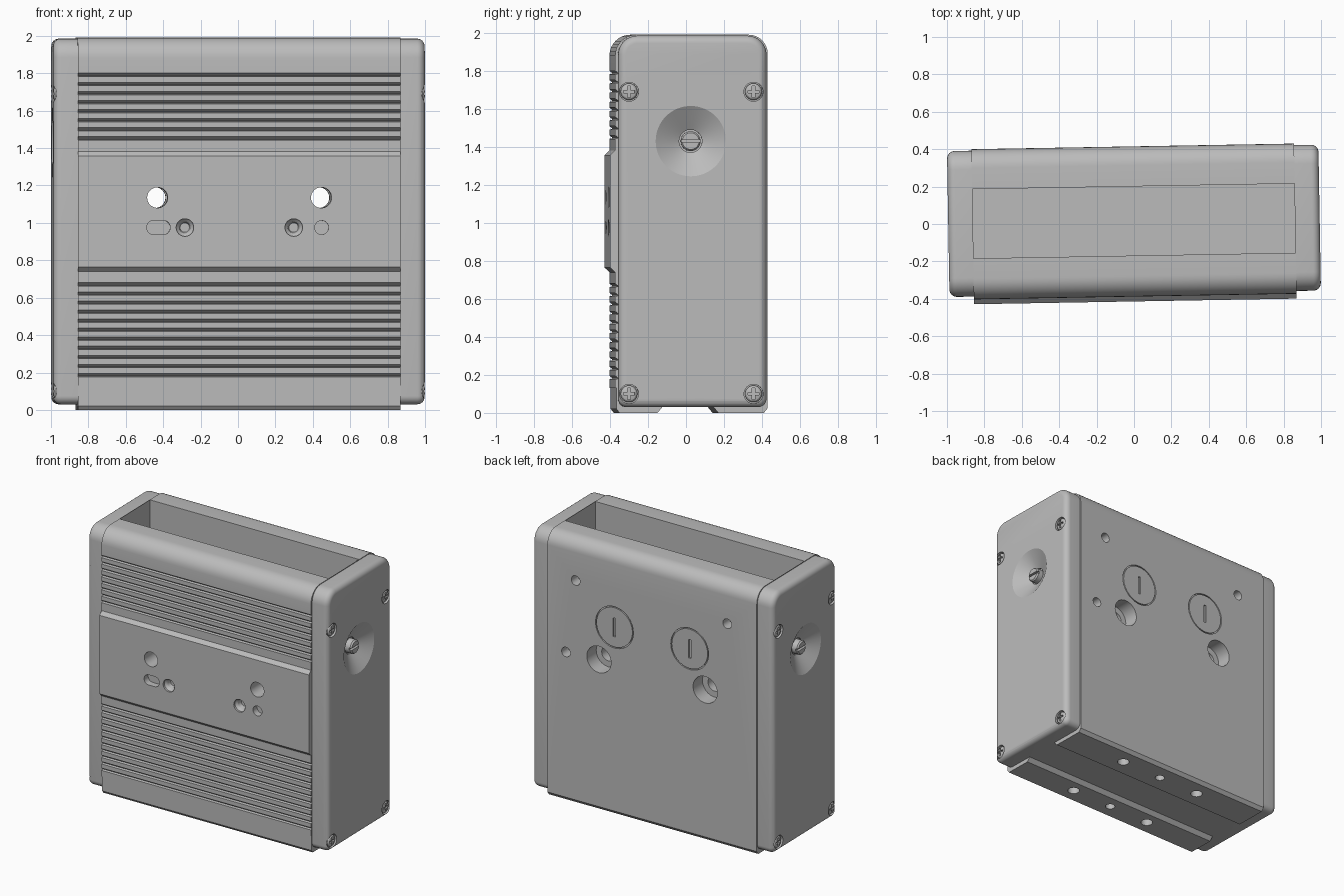
import bpy, bmesh
from math import sin, cos, pi, radians
from mathutils import Vector, Matrix

if "Cube" in bpy.data.objects:
    bpy.data.objects.remove(bpy.data.objects["Cube"])

grey = bpy.data.materials.new("plain grey")
grey.use_nodes = True
grey.diffuse_color = (0.5, 0.5, 0.5, 1)
grey.node_tree.nodes["Principled BSDF"].inputs["Base Color"].default_value = (0.5, 0.5, 0.5, 1)

FRONT, BACK, TOP = -0.388, 0.415, 1.99
PANEL = -0.414
HALF = 0.863      # half width of the middle body
END = 0.993       # outer face of the end caps
MID = 0.016       # middle of the depth
parts = []


# --- helpers: every solid is a list of rings that gets skinned ---
def make(name, solids):
    bm = bmesh.new()
    for rings, closed in solids:
        loops = [[bm.verts.new(p) for p in ring] for ring in rings]
        n = len(loops[0])
        pairs = list(zip(loops, loops[1:]))
        if closed:
            pairs.append((loops[-1], loops[0]))
        else:
            bm.faces.new(loops[0])
            bm.faces.new(loops[-1])
        for a, b in pairs:
            for i in range(n):
                j = (i + 1) % n
                bm.faces.new((a[i], a[j], b[j], b[i]))
    bmesh.ops.recalc_face_normals(bm, faces=bm.faces)
    me = bpy.data.meshes.new(name)
    bm.to_mesh(me)
    bm.free()
    me.materials.append(grey)
    ob = bpy.data.objects.new(name, me)
    bpy.context.collection.objects.link(ob)
    return ob


def cut(ob, solids):
    cutter = make("cutter", solids)
    cutter.hide_render = True
    mod = ob.modifiers.new("cut", "BOOLEAN")
    mod.operation, mod.solver, mod.object = "DIFFERENCE", "EXACT", cutter
    bpy.context.view_layer.update()
    dg = bpy.context.evaluated_depsgraph_get()
    me = bpy.data.meshes.new_from_object(ob.evaluated_get(dg))
    ob.modifiers.clear()
    ob.data = me
    bpy.data.objects.remove(cutter)


def lathe(profile, at, axis, closed=False, n=32):
    """Turn (radius, height) pairs around an axis through a point."""
    m = Matrix.Translation(at) @ Vector(axis).to_track_quat("Z", "Y").to_matrix().to_4x4()
    return [[m @ Vector((r * cos(2 * pi * i / n), r * sin(2 * pi * i / n), h))
             for i in range(n)] for r, h in profile], closed


def box(x0, x1, y0, y1, z0, z1):
    return [[(x, y0, z0), (x, y1, z0), (x, y1, z1), (x, y0, z1)] for x in (x0, x1)], False


def arc(cx, cy, r, start, segs=8):
    return [(cx + r * cos(start + pi / 2 * i / segs), cy + r * sin(start + pi / 2 * i / segs))
            for i in range(segs + 1)]


def rounded(a0, a1, b0, b1, low, high):
    return (arc(a1 - low, b0 + low, low, -pi / 2) + arc(a1 - high, b1 - high, high, 0)
            + arc(a0 + high, b1 - high, high, pi / 2) + arc(a0 + low, b0 + low, low, pi))


# --- middle body: side profile with feet, ribs and raised panel ---
def grooves(top, count):
    pts = []
    for i in range(count):
        z = top - i * 0.0485
        pts += [(FRONT, z), (FRONT + 0.018, z - 0.014), (FRONT, z - 0.018)]
    return pts


profile = [(-0.365, 0), (-0.165, 0), (-0.14, 0.03), (0.13, 0.03), (0.155, 0),
           (0.395, 0), (BACK, 0.025)]
profile += arc(BACK - 0.1, TOP - 0.1, 0.1, 0)
profile += arc(FRONT + 0.11, TOP - 0.11, 0.11, pi / 2)
profile += grooves(1.8, 8)
profile += [(FRONT, 1.382), (PANEL, 1.357), (PANEL, 0.765), (FRONT, 0.74)]
profile += grooves(0.68, 11)
profile += [(FRONT, 0.13), (-0.381, 0.13), (-0.381, 0.02)]
body = make("main_body", [([[(x, y, z) for y, z in profile] for x in (-HALF, HALF)], False)])
parts.append(body)

# open compartment in the top
cut(body, [box(-0.861, 0.861, MID - 0.185, MID + 0.185, 0.2, 2.1)])

holes = []
to_back, to_front, down = (0, 1, 0), (0, -1, 0), (0, 0, -1)
for s in (-1, 1):
    # through holes, counterbored from behind
    holes.append(lathe([(0.055, -0.5), (0.055, 0.3), (0.1, 0.3), (0.1, 0.5)],
                       (s * 0.438, 0, 1.135), to_back))
    # countersunk front holes
    holes.append(lathe([(0.025, -0.06), (0.032, -0.03), (0.047, -0.015), (0.047, 0.03)],
                       (s * 0.291, PANEL, 0.975), to_front))
    # round engraved rings with a slot mark on the back
    holes.append(lathe([(0.148, -0.01), (0.148, 0.02), (0.156, 0.02), (0.156, -0.01)],
                       (s * 0.31, BACK, 1.41), to_back, closed=True, n=48))
    holes.append(box(s * 0.31 - 0.01, s * 0.31 + 0.01, BACK - 0.01, BACK + 0.02, 1.34, 1.48))
# small round window and oblong window
holes.append(lathe([(0.037, -0.05), (0.037, 0.03)], (0.44, PANEL, 0.975), to_front))
oblong = rounded(-0.495, -0.37, 0.937, 1.013, 0.037, 0.037)
holes.append(([[(x, y, z) for x, z in oblong] for y in (PANEL - 0.03, PANEL + 0.05)], False))
# small back holes
for x, z in ((0.63, 1.68), (-0.62, 1.68), (0.71, 1.12)):
    holes.append(lathe([(0.036, -0.08), (0.036, 0.03)], (x, BACK, z), to_back))
# mounting holes in the feet
for x in (-0.345, 0, 0.345):
    for y in (-0.27, 0.27):
        r = 0.042 if x else 0.034
        holes.append(lathe([(r, -0.08), (r, 0.03)], (x, y + MID - 0.005, 0), down))
cut(body, holes)

# --- end caps with screws ---
EDGE = 0.04
for s, side in ((1, "right"), (-1, "left")):
    out = (s, 0, 0)

    def cap_ring(x, inset):
        loop = rounded(-0.373 + inset, 0.407 - inset, 0.03 + inset, 1.985 - inset,
                       0.045 - inset, 0.1 - inset)
        return [(s * x, y, z) for y, z in loop]

    rings = [cap_ring(HALF, 0)]
    for i in range(7):
        t = pi / 2 * i / 6
        rings.append(cap_ring(END - EDGE + EDGE * sin(t), EDGE * (1 - cos(t))))
    cap = make(side + "_end_cap", [(rings, False)])
    parts.append(cap)

    spots = [(y, z) for y in (-0.317, 0.338) for z in (0.1, 1.69)]
    dish = (s * END, 0.008, 1.43)
    cuts = [lathe([(0.05, -0.035), (0.05, 0.03)], (s * END, y, z), out) for y, z in spots]
    cuts.append(lathe([(0.06, -0.085), (0.06, -0.075), (0.185, 0), (0.185, 0.03)],
                      dish, out, n=64))
    cut(cap, cuts)

    # cross-head corner screws
    for i, (y, z) in enumerate(spots):
        screw = make(f"{side}_corner_screw_{i + 1}", [lathe(
            [(0.044, -0.036), (0.044, -0.014), (0.036, -0.005), (0.02, 0)],
            (s * END, y, z), out)])
        x0, x1 = sorted((s * (END - 0.015), s * (END + 0.02)))
        for a, b in ((0.03, 0.007), (0.007, 0.03)):
            cut(screw, [box(x0, x1, y - a, y + a, z - b, z + b)])
        parts.append(screw)

    # slotted screw in the conical dish
    knob = make(side + "_slotted_screw", [lathe(
        [(0.052, -0.086), (0.052, -0.04), (0.044, -0.03)], dish, out)])
    x0, x1 = sorted((s * (END - 0.05), s * END))
    cut(knob, [box(x0, x1, -0.1, 0.1, 1.422, 1.438)])
    parts.append(knob)

# --- the whole case stands turned by one degree ---
turn = Matrix.Rotation(radians(1), 4, "Z")
for ob in bpy.context.selected_objects:
    ob.select_set(False)
for ob in parts:
    ob.data.transform(turn)
    ob.select_set(True)
bpy.context.view_layer.objects.active = body
bpy.ops.object.shade_smooth_by_angle(angle=radians(25))
